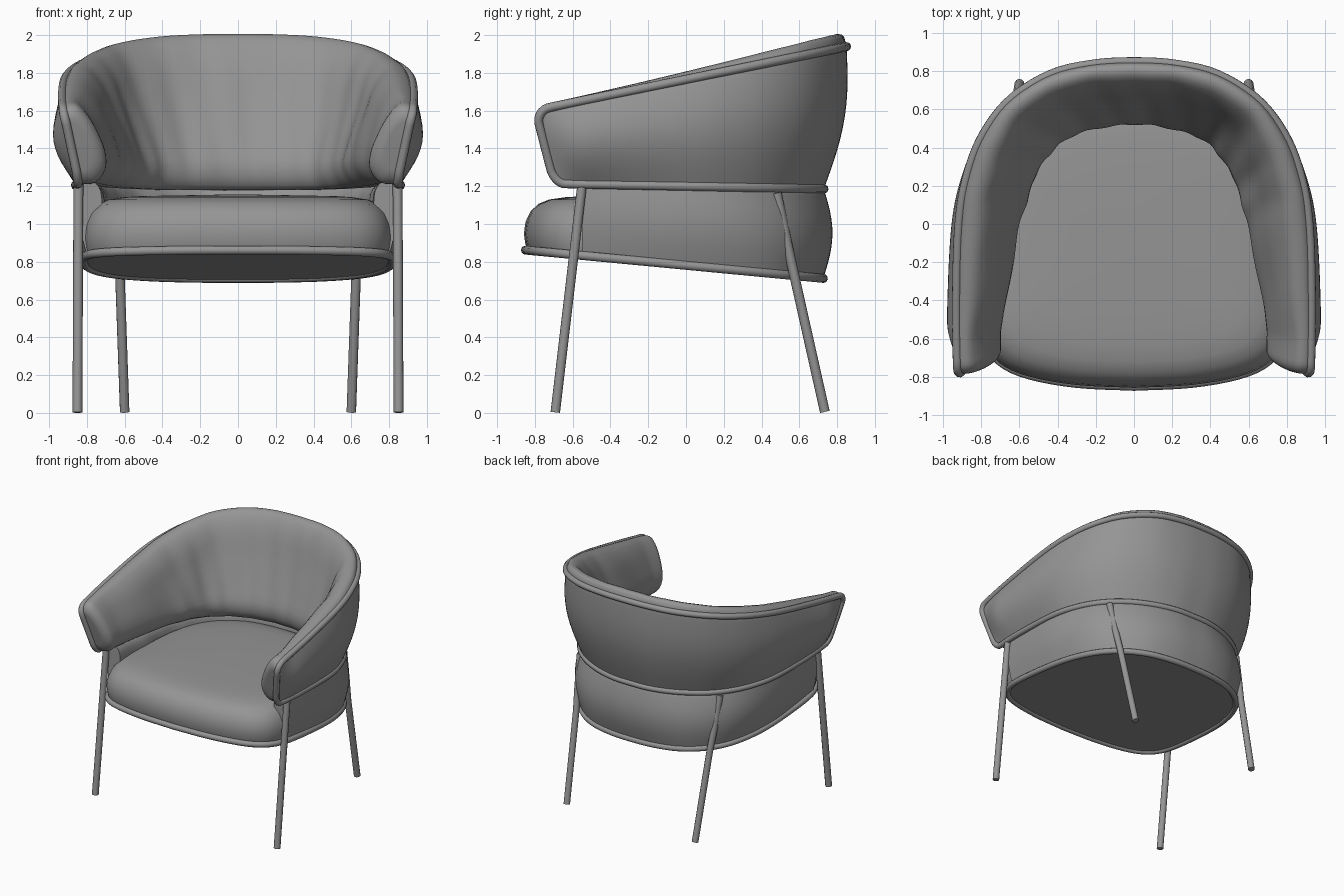
import bpy, bmesh, math
from mathutils import Vector

if "Cube" in bpy.data.objects:
    bpy.data.objects.remove(bpy.data.objects["Cube"])

grey = bpy.data.materials.new("grey_upholstery")
grey.diffuse_color = (0.3, 0.3, 0.3, 1)
grey.use_nodes = True
grey.node_tree.nodes["Principled BSDF"].inputs["Base Color"].default_value = grey.diffuse_color


def spline(pts, u):
    """Catmull-Rom point at u (0..1) on an open list of points."""
    pts = [Vector(p) for p in pts]
    n = len(pts) - 1
    i = min(int(u * n), n - 1)
    t = u * n - i
    b, c = pts[i], pts[i + 1]
    a = pts[i - 1] if i else 2 * b - c
    d = pts[i + 2] if i + 2 <= n else 2 * c - b
    return 0.5 * (2 * b + (c - a) * t + (2 * a - 5 * b + 4 * c - d) * t * t
                  + (3 * b - a - 3 * c + d) * t ** 3)


def both_sides(half):
    """Mirror a half outline that ends on x = 0."""
    return half + [(-x, y) for x, y in half[-2::-1]]


def finish(ob, angle=50):
    ob.data.materials.append(grey)
    bpy.ops.object.select_all(action='DESELECT')
    ob.select_set(True)
    bpy.context.view_layer.objects.active = ob
    bpy.ops.object.shade_smooth_by_angle(angle=math.radians(angle))


def skin(name, rings, angle=50):
    """Bridge closed rings into a capped solid."""
    bm = bmesh.new()
    vs = [[bm.verts.new(p) for p in r] for r in rings]
    n = len(vs[0])
    for r, s in zip(vs, vs[1:]):
        for j in range(n):
            bm.faces.new((r[j], r[(j + 1) % n], s[(j + 1) % n], s[j]))
    bm.faces.new(vs[0])
    bm.faces.new(vs[-1])
    bmesh.ops.recalc_face_normals(bm, faces=bm.faces)
    me = bpy.data.meshes.new(name)
    bm.to_mesh(me)
    bm.free()
    ob = bpy.data.objects.new(name, me)
    bpy.context.collection.objects.link(ob)
    finish(ob, angle)


def tube(name, pts, radius, cyclic=False):
    """Round tube along a path, converted to a mesh."""
    cu = bpy.data.curves.new(name, 'CURVE')
    cu.dimensions = '3D'
    cu.bevel_depth = radius
    cu.bevel_resolution = 3
    cu.use_fill_caps = True
    sp = cu.splines.new('POLY')
    sp.points.add(len(pts) - 1)
    for p, q in zip(sp.points, pts):
        p.co = (*q, 1)
    sp.use_cyclic_u = cyclic
    ob = bpy.data.objects.new(name, cu)
    bpy.context.collection.objects.link(ob)
    bpy.ops.object.select_all(action='DESELECT')
    ob.select_set(True)
    bpy.context.view_layer.objects.active = ob
    bpy.ops.object.convert(target='MESH')
    finish(bpy.context.object)


def sweep(top, bottom, ztop, zbot, bulge, profiles, corner, wrinkle):
    """Sections of a curved padded wall: returns rings and the outer sheet."""
    us = [0.5 - 0.5 * math.cos(math.pi * i / 110) for i in range(111)]
    T = [spline(top, u) for u in us]
    B = [spline(bottom, u) for u in us]
    rings, sheet = [], []
    for i, u in enumerate(us):
        t, b = T[i], B[i]
        tan = (T[min(i + 1, 110)] - T[max(i - 1, 0)]).normalized()
        inward = Vector((-tan.y, tan.x))
        w = max(0, min(1, (t.y + 0.6) / 1.3))
        d = min((t - T[0]).length, (t - T[-1]).length)
        k = max(0, 1 - d / corner) if corner else 0
        rnd = math.sqrt(1 - k * k)
        zt, zb = ztop(t.y), zbot(b.y)
        ins = corner * (1 - rnd) / (zt - zb)
        fade = math.sin(min(1, d / .28) * math.pi / 2) if corner else 1
        bl = (bulge[0] + (bulge[1] - bulge[0]) * w) * fade

        def point(f, n):
            v = ins + f * (1 - 2 * ins)
            xy = b.lerp(t, v) + inward * n
            return Vector((xy.x, xy.y, zb + (zt - zb) * v))
        outer = []
        for j in range(13):
            f = j / 12
            outer.append(point(f, -bl * math.sin(math.pi * (ins + f * (1 - 2 * ins)))))
        prof = [Vector(p).lerp(Vector(q), w) for p, q in zip(*profiles)]
        inner = []
        for j in range(1, 24):
            n, f = spline([(0, 1)] + prof + [(0, 0)], j / 24)
            n *= (1 + 0.36 * math.sin(math.pi * w)) * (0.55 + 0.45 * rnd)
            n += wrinkle * math.sin(math.pi * j / 24) * (
                math.sin(47 * u + 3 * f) + math.sin(93 * u - 4 * f)) * rnd
            inner.append(point(f, n))
        rings.append(outer + inner)
        sheet.append(outer)
    return rings, sheet


def rim_z(y): return 1.765 + 0.205 * y
def waist_z(y): return 1.2 - 0.02 * y
def base_z(y): return 0.781 - 0.095 * y


# Plan outlines, front to centre back
rim = both_sides([(.925, -.797), (.93, -.4), (.917, 0), (.875, .25), (.793, .463),
                  (.65, .65), (.435, .785), (.21, .838), (0, .85)])
waist = both_sides([(.842, -.697), (.86, -.4), (.85, 0), (.8, .22), (.71, .4),
                    (.57, .55), (.38, .66), (.18, .72), (0, .73)])
seat_rear = [(.815, -.4), (.805, 0), (.76, .25), (.68, .44), (.56, .575),
             (.4, .67), (.2, .717), (0, .727)]
seat_front = [(0, -.85), (.3, -.835), (.55, -.79), (.7, -.72), (.785, -.6)]

# Wraparound backrest with padded inside
arm = [(.03, 1.05), (.08, 1.04), (.13, .87), (.16, .65), (.175, .42), (.16, .2), (.1, .03), (.04, 0)]
back = [(.03, 1.08), (.09, 1.07), (.14, .92), (.17, .65), (.21, .35), (.23, .15), (.17, 0), (.06, 0)]
rings, sheet = sweep(rim, waist, rim_z, waist_z, (.085, .05), (arm, back), .075, .004)
skin("backrest", rings)

# Piping around the outer panel of the backrest
loop = ([s[-1] for s in sheet] + sheet[-1][-2:0:-1]
        + [s[0] for s in reversed(sheet)] + sheet[0][1:-1])
tube("backrest_piping", loop, .024, True)

# Lower band between seat and backrest
band_top = both_sides([(.835, -.55), (.85, -.25)] + [(.845, 0)] + waist[3:9])
band_low = both_sides([(.8, -.55), (.81, -.25)] + seat_rear[1:])
wall = [(.03, 1.03), (.07, 1.03), (.1, .9), (.1, .6), (.1, .4), (.1, .2), (.08, .05), (.04, 0)]
rings, _ = sweep(band_top, band_low, waist_z, base_z, (.02, .047), (wall, wall), 0, .003)
skin("lower_band", rings)

# Seat outline
half = seat_front + seat_rear
keys = half + [(-x, y) for x, y in half[-2::-1]]
outline = [spline(keys, i / 96) for i in range(96)]

# Seat cushion with rounded top edge
steps = [(.01, -.02), (.0, .1), (-.008, .3), (0, .52), (.025, .72), (.065, .86),
         (.12, .94), (.2, .98), (.3, 1), (.5, 1.01), (.7, 1.02)]
rings = []
for inset, f in steps:
    ring = []
    for p in outline:
        q = p * (1 - inset / .8)
        z = base_z(q.y)
        ring.append((q.x, q.y, z + (1.148 - z) * f))
    rings.append(ring)
skin("seat_cushion", rings)

# Piping around the seat base
tube("seat_piping", [(p.x, p.y, base_z(p.y)) for p in outline], .024, True)

# Legs
for s, side in ((1, "right"), (-1, "left")):
    tube("front_leg_" + side, [(s * .845, -.55, 1.21), (s * .85, -.692, .003)], .026)
    tube("rear_leg_" + side, [(s * .655, .48, 1.165), (s * .64, .535, .9),
                              (s * .625, .575, .72), (s * .6, .735, .006)], .026)
